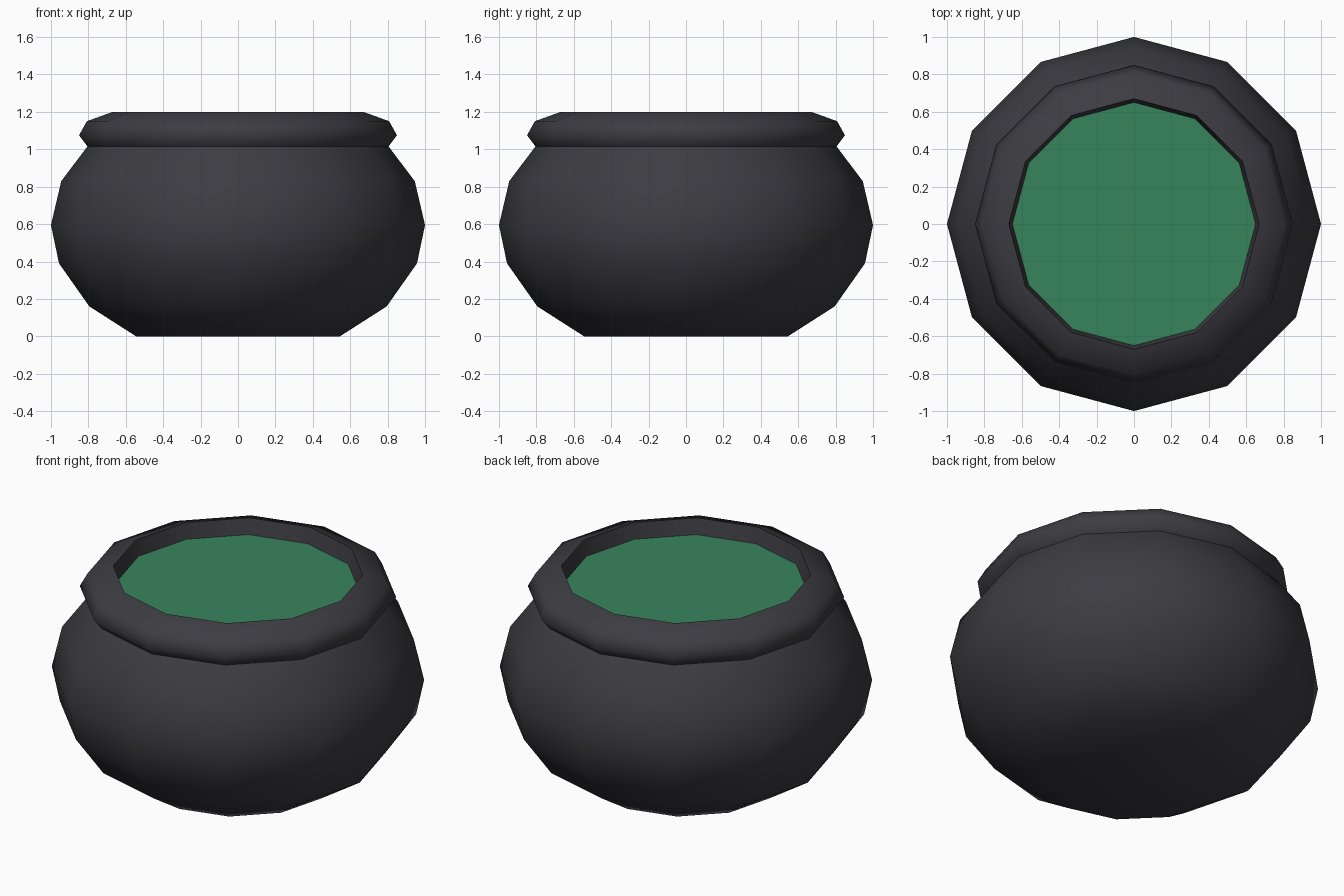
import bpy, math

if "Cube" in bpy.data.objects:
    bpy.data.objects.remove(bpy.data.objects["Cube"])

SIDES = 12

def material(name, color):
    m = bpy.data.materials.new(name)
    m.diffuse_color = (*color, 1)
    m.use_nodes = True
    m.node_tree.nodes["Principled BSDF"].inputs["Base Color"].default_value = m.diffuse_color
    return m

def lathe(name, profile, mat, cap_first, cap_last):
    """Spin (radius, height) points around z into a closed 12-sided shell."""
    verts = [(r * math.cos(2 * math.pi * i / SIDES), r * math.sin(2 * math.pi * i / SIDES), z)
             for r, z in profile for i in range(SIDES)]
    faces = [(k * SIDES + i, k * SIDES + (i + 1) % SIDES,
              (k + 1) * SIDES + (i + 1) % SIDES, (k + 1) * SIDES + i)
             for k in range(len(profile) - 1) for i in range(SIDES)]
    if cap_first:
        faces.append(tuple(reversed(range(SIDES))))
    if cap_last:
        faces.append(tuple(range(len(verts) - SIDES, len(verts))))
    mesh = bpy.data.meshes.new(name)
    mesh.from_pydata(verts, [], faces)
    mesh.materials.append(mat)
    obj = bpy.data.objects.new(name, mesh)
    bpy.context.collection.objects.link(obj)
    return obj

iron = material("dark iron", (0.045, 0.045, 0.054))
brew = material("green liquid", (0.038, 0.235, 0.107))

# Round pot with rolled rim and short inner wall
pot = lathe("pot", [(0.545, 0), (0.795, 0.16), (0.957, 0.39), (1.0, 0.595), (0.945, 0.83),
                    (0.805, 1.015), (0.85, 1.075), (0.808, 1.15), (0.67, 1.2), (0.65, 1.11)],
            iron, True, False)
bpy.context.view_layer.objects.active = pot
pot.select_set(True)
bpy.ops.object.shade_smooth_by_angle(angle=math.radians(71))

# Liquid surface closing the opening
lathe("liquid", [(0.65, 1.11)], brew, False, True)
